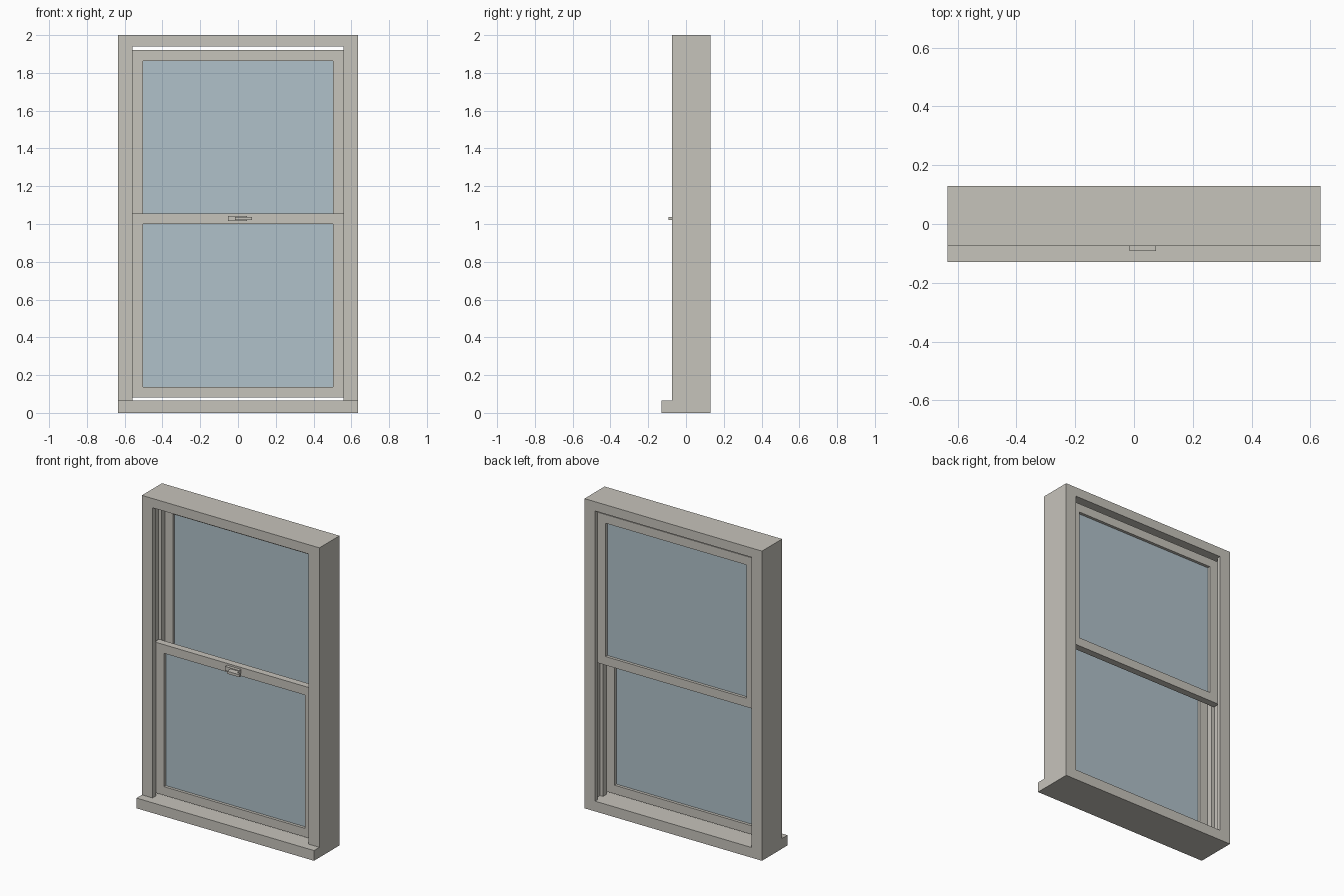
import bpy, bmesh
from mathutils import Vector

if "Cube" in bpy.data.objects:
    bpy.data.objects.remove(bpy.data.objects["Cube"])


def material(name, rgb):
    m = bpy.data.materials.new(name)
    m.diffuse_color = (*rgb, 1)
    m.use_nodes = True
    m.node_tree.nodes["Principled BSDF"].inputs["Base Color"].default_value = m.diffuse_color
    return m


FRAME = material("warm_grey_frame", (0.565, 0.546, 0.497))
GLASS = material("pale_blue_glass", (0.434, 0.535, 0.585))


def finish(name, bm, mat):
    bmesh.ops.recalc_face_normals(bm, faces=bm.faces)
    me = bpy.data.meshes.new(name)
    bm.to_mesh(me)
    bm.free()
    me.materials.append(mat)
    ob = bpy.data.objects.new(name, me)
    bpy.context.collection.objects.link(ob)
    return ob


def add_box(bm, x0, x1, y0, y1, z0, z1):
    vs = bmesh.ops.create_cube(bm, size=1)["verts"]
    for v in vs:
        v.co = Vector((x1 if v.co.x > 0 else x0,
                       y1 if v.co.y > 0 else y0,
                       z1 if v.co.z > 0 else z0))


def box(name, mat, *b):
    bm = bmesh.new()
    add_box(bm, *b)
    return finish(name, bm, mat)


def prism(name, outline, z0, z1, mat):
    """Extrude an xy outline from z0 to z1."""
    bm = bmesh.new()
    face = bm.faces.new([bm.verts.new((x, y, z0)) for x, y in outline])
    ext = bmesh.ops.extrude_face_region(bm, geom=[face])["geom"]
    bmesh.ops.translate(bm, vec=(0, 0, z1 - z0),
                        verts=[g for g in ext if isinstance(g, bmesh.types.BMVert)])
    return finish(name, bm, mat)


W, IN = 0.634, 0.558            # outer and inner half widths
FRONT, BACK = -0.075, 0.13      # frame depth
SILL, HEAD = 0.066, 1.94
TRACK = 0.58                    # half width at the bottom of the jamb tracks

# Outer frame: projecting sill and head
box("sill", FRAME, -W, W, -0.13, BACK, 0, SILL)
box("head", FRAME, -W, W, FRONT, BACK, HEAD, 2.0)

# Side jambs with two sash tracks
outline = [(W, FRONT), (IN, FRONT)]
for y0, y1 in ((-0.04, 0.015), (0.05, 0.105)):
    outline += [(IN, y0), (TRACK, y0), (TRACK, y1), (IN, y1)]
outline += [(IN, BACK), (W, BACK)]
jamb = prism("side_jambs", outline, SILL, HEAD, FRAME)
jamb.modifiers.new("mirror", "MIRROR")


# Sliding sashes: rails, stiles and a recessed pane
def sash(name, y0, y1, z0, z1, rail=0.056):
    side, pane = 0.572, 0.504
    bm = bmesh.new()
    add_box(bm, -side, -pane, y0, y1, z0, z1)
    add_box(bm, pane, side, y0, y1, z0, z1)
    add_box(bm, -pane, pane, y0, y1, z0, z0 + rail)
    add_box(bm, -pane, pane, y0, y1, z1 - rail, z1)
    finish(name + "_sash", bm, FRAME)
    mid = (y0 + y1) / 2
    box(name + "_glass", GLASS, -pane, pane, mid - 0.004, mid + 0.004,
        z0 + rail, z1 - rail)


sash("lower", -0.035, 0.010, 0.082, 1.055)
sash("upper", 0.055, 0.100, 0.947, 1.92)

# Latch on the meeting rail: base plate, pivot and lever
box("latch_plate", FRAME, -0.053, 0.047, -0.055, -0.035, 1.015, 1.043)
box("latch_pivot", FRAME, -0.015, 0.047, -0.075, -0.055, 1.021, 1.037)
box("latch_lever", FRAME, -0.015, 0.075, -0.092, -0.075, 1.021, 1.037)
